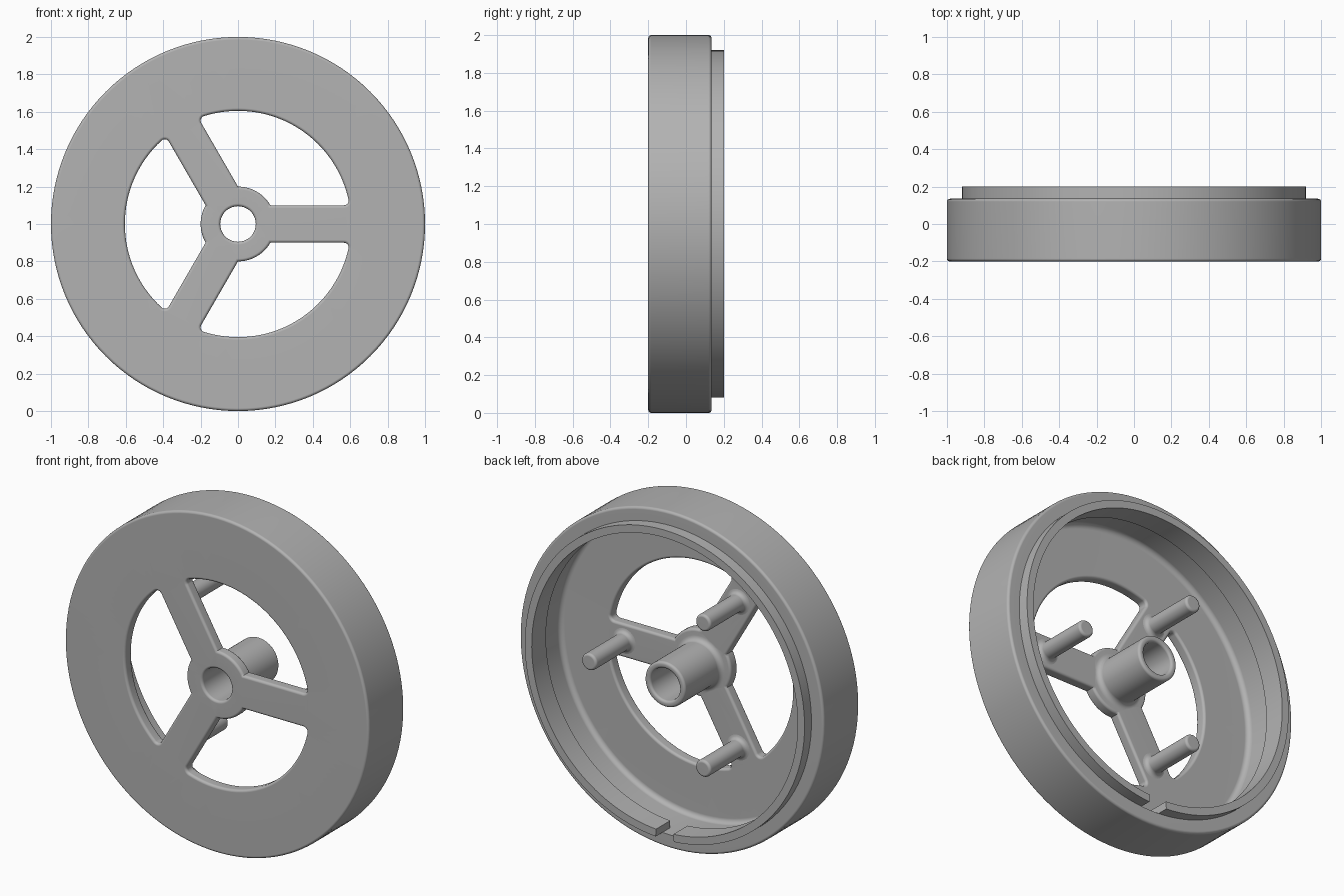
import bpy, bmesh
from math import sin, cos, pi, asin, atan2, hypot, sqrt, radians

cube = bpy.data.objects.get("Cube")
if cube:
    bpy.data.objects.remove(cube)

FRONT, PLATE_BACK, RIM_BACK, BACK = -0.2, -0.133, 0.135, 0.2
SEG = 128
ROUND = 0.015

grey = bpy.data.materials.new("plain grey")
grey.use_nodes = True
colour = (0.45, 0.45, 0.45, 1)
grey.diffuse_color = colour
grey.node_tree.nodes["Principled BSDF"].inputs["Base Color"].default_value = colour


def circle(r, n=SEG):
    return [(r * cos(2 * pi * i / n), r * sin(2 * pi * i / n)) for i in range(n)]


def corner(cx, cy, r, start, end, steps=4):
    """Quarter round in (radius, depth) profile space, angles in degrees."""
    angles = [radians(start + (end - start) * i / steps) for i in range(steps + 1)]
    return [(cx + r * cos(a), cy + r * sin(a)) for a in angles]


def loft(bm, loops, closed=True):
    """Skin equal-length loops of (points, y); return first and last vert rings."""
    rings = [[bm.verts.new((x, y, z + 1)) for x, z in pts] for pts, y in loops]
    n = len(rings[0])
    for a, b in zip(rings, rings[1:]):
        for i in range(n if closed else n - 1):
            j = (i + 1) % n
            bm.faces.new((a[i], a[j], b[j], b[i]))
    return rings[0], rings[-1]


def lathe(bm, profile, n=SEG, centre=(0, 0)):
    return loft(bm, [([(x + centre[0], z + centre[1]) for x, z in circle(r, n)], y)
                     for r, y in profile])


def window(d, turn):
    """Opening between two spokes, grown outward by d."""
    half_spoke, hub, outer, fillet = 0.1 - d, 0.2 - d, 0.605 + d, 0.025 + d
    a = asin(half_spoke / hub)
    half = []
    for i in range(9):
        t = pi / 3 + (a - pi / 3) * i / 8
        half.append((hub * cos(t), hub * sin(t)))
    cz = half_spoke + fillet
    cx = sqrt((outer - fillet) ** 2 - cz ** 2)
    end = atan2(cz, cx)
    for i in range(7):
        t = -pi / 2 + (end + pi / 2) * i / 6
        half.append((cx + fillet * cos(t), cz + fillet * sin(t)))
    for i in range(1, 17):
        t = end + (pi / 3 - end) * i / 16
        half.append((outer * cos(t), outer * sin(t)))
    polar = [(hypot(x, z), atan2(z, x)) for x, z in half]
    polar += [(r, 2 * pi / 3 - t) for r, t in polar[-2:0:-1]]
    return [(r * cos(t + turn), r * sin(t + turn)) for r, t in polar]


def fill(bm, rings, normal):
    edges = [bm.edges.get((r[i - 1], r[i])) for r in rings for i in range(len(r))]
    bmesh.ops.triangle_fill(bm, edges=edges, use_beauty=True, normal=normal)


def finish(bm, name):
    bmesh.ops.recalc_face_normals(bm, faces=bm.faces)
    mesh = bpy.data.meshes.new(name)
    bm.to_mesh(mesh)
    bm.free()
    mesh.materials.append(grey)
    obj = bpy.data.objects.new(name, mesh)
    bpy.context.collection.objects.link(obj)
    bpy.ops.object.select_all(action="DESELECT")
    obj.select_set(True)
    bpy.context.view_layer.objects.active = obj
    bpy.ops.object.shade_smooth_by_angle(angle=radians(40))
    weighted = obj.modifiers.new("even_shading", "WEIGHTED_NORMAL")
    weighted.keep_sharp = True
    return obj


# Wheel body: rim, spoked plate and hub tube in one skin
bm = bmesh.new()
b = ROUND
rim = (corner(1 - b, FRONT + b, b, -90, 0)
       + corner(1 - b, RIM_BACK - b, b, 0, 90)
       + [(0.92, RIM_BACK)]
       + corner(0.92 - 0.03, PLATE_BACK + 0.03, 0.03, 0, -90))
hub_in, hub_out, flare = 0.095, 0.133, 0.03
hub = (corner(hub_in + b, FRONT + b, b, -90, -180)
       + corner(hub_in + b, BACK - b, b, 180, 90)
       + corner(hub_out - b, BACK - b, b, 90, 0)
       + corner(hub_out + flare, PLATE_BACK + flare, flare, 180, 270))
ends = [lathe(bm, rim), lathe(bm, hub, 64)]
edge = (corner(b, FRONT + b, b, -90, -180)
        + corner(b, PLATE_BACK - b, b, 180, 90))
for k in range(3):
    ends.append(loft(bm, [(window(d, k * 2 * pi / 3), y) for d, y in edge]))
fill(bm, [e[0] for e in ends], (0, -1, 0))
fill(bm, [e[1] for e in ends], (0, 1, 0))
bmesh.ops.remove_doubles(bm, verts=bm.verts, dist=0.00001)
finish(bm, "wheel_body")

# Split ring seated inside the rim, gap at the bottom
bm = bmesh.new()
gap = 0.065
arc = [-pi / 2 + gap + (2 * pi - 2 * gap) * i / SEG for i in range(SEG + 1)]
section = [(0.92, 0.067), (0.92, BACK), (0.875, BACK), (0.875, 0.067), (0.92, 0.067)]
loft(bm, [([(r * cos(t), r * sin(t)) for t in arc], y) for r, y in section], closed=False)
bmesh.ops.remove_doubles(bm, verts=bm.verts, dist=0.0001)
bmesh.ops.holes_fill(bm, edges=[e for e in bm.edges if e.is_boundary], sides=4)
finish(bm, "split_ring")

# One pin behind each spoke
pin = (corner(0.05 + 0.025, PLATE_BACK + 0.025, 0.025, 270, 180)
       + corner(0.05 - b, BACK - b, b, 0, 90))
for k in range(3):
    bm = bmesh.new()
    t = k * 2 * pi / 3
    tip = lathe(bm, pin, 32, (0.5 * cos(t), 0.5 * sin(t)))[1]
    bm.faces.new(tip)
    finish(bm, f"spoke_pin_{k + 1}")
